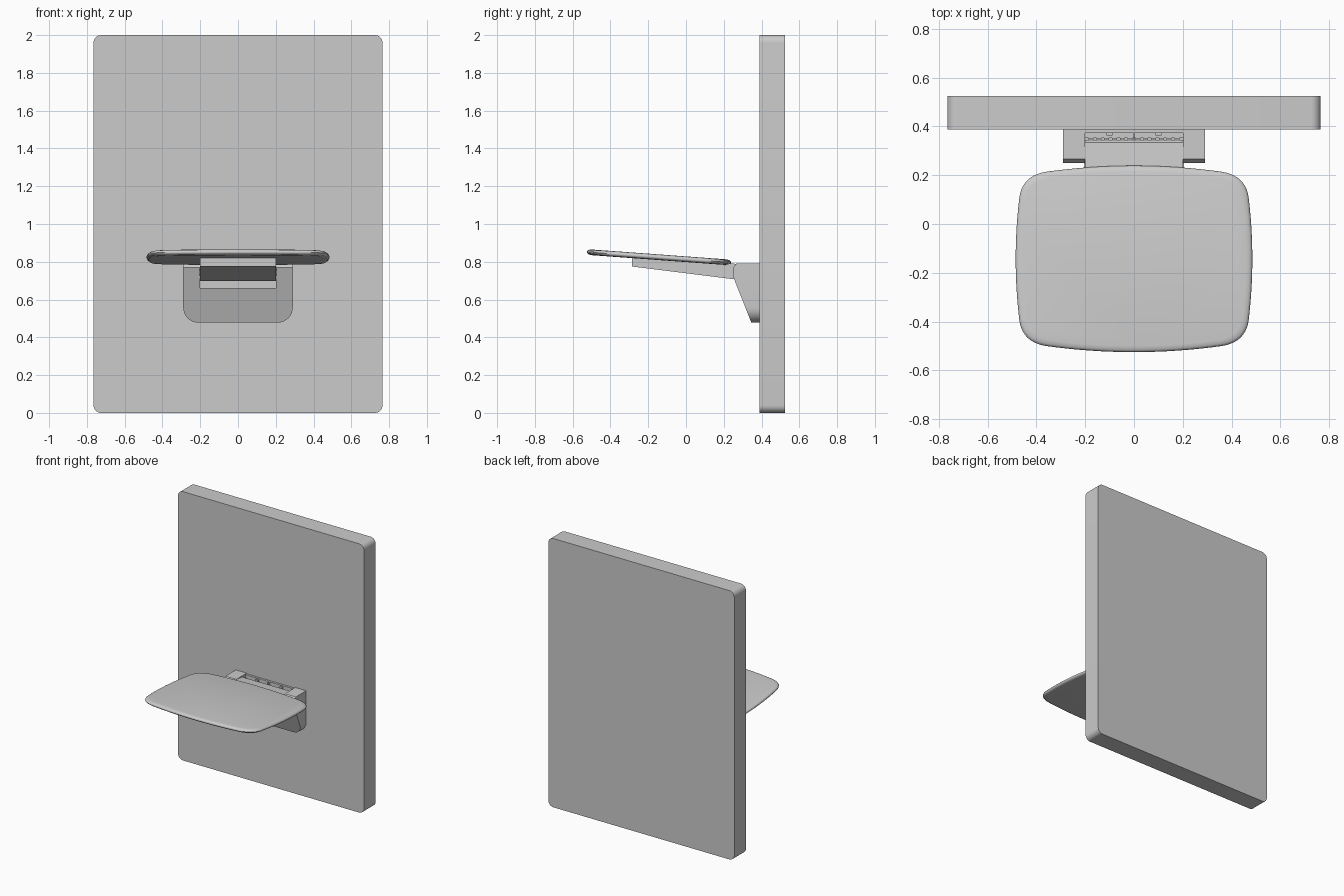
import bpy, bmesh, math

if "Cube" in bpy.data.objects:
    bpy.data.objects.remove(bpy.data.objects["Cube"])

grey = bpy.data.materials.new("light grey")
grey.diffuse_color = (0.6, 0.6, 0.6, 1)
grey.use_nodes = True
grey.node_tree.nodes["Principled BSDF"].inputs["Base Color"].default_value = grey.diffuse_color


def finish(name, bm, angle=35):
    bmesh.ops.recalc_face_normals(bm, faces=bm.faces[:])
    me = bpy.data.meshes.new(name)
    bm.to_mesh(me)
    bm.free()
    me.materials.append(grey)
    ob = bpy.data.objects.new(name, me)
    bpy.context.collection.objects.link(ob)
    bpy.ops.object.select_all(action='DESELECT')
    ob.select_set(True)
    bpy.context.view_layer.objects.active = ob
    bpy.ops.object.shade_smooth_by_angle(angle=math.radians(angle))
    return ob


def loft(bm, rings):
    # skin closed rings of points and cap both ends
    vs = [[bm.verts.new(p) for p in r] for r in rings]
    n = len(vs[0])
    for a, b in zip(vs, vs[1:]):
        for i in range(n):
            j = (i + 1) % n
            bm.faces.new((a[i], a[j], b[j], b[i]))
    bm.faces.new(vs[0][::-1])
    bm.faces.new(vs[-1])


def corner(cx, cz, r, start, steps=8):
    return [(cx + r * math.cos(a), cz + r * math.sin(a))
            for a in (start + math.pi / 2 * i / steps for i in range(steps + 1))]


def box(bm, x0, x1, y0, y1, z0, z1):
    sq = [(x0, y0), (x1, y0), (x1, y1), (x0, y1)]
    loft(bm, [[(x, y, z) for x, y in sq] for z in (z0, z1)])


# wall panel with rounded corners
r, w = 0.04, 0.765
pts = (corner(w - r, 2 - r, r, 0) + corner(r - w, 2 - r, r, math.pi / 2)
       + corner(r - w, r, r, math.pi) + corner(w - r, r, r, 1.5 * math.pi))
bm = bmesh.new()
loft(bm, [[(x, y, z) for x, z in pts] for y in (0.388, 0.525)])
finish("wall_panel", bm)

# seat: bulged rounded rectangle, tilted, with rounded rim
quad = []
for i in range(9):                       # right side, middle to corner
    y = 0.25 * i / 8
    quad.append((0.485 - 0.015 * (y / 0.25) ** 2, y))
for i in range(1, 10):                   # rounded corner
    t = i / 10
    a, b, c = (1 - t) ** 2, 2 * t * (1 - t), t * t
    quad.append((0.47 * a + 0.459 * b + 0.36 * c, 0.25 * a + 0.341 * b + 0.357 * c))
for i in range(9):                       # back edge, corner to middle
    x = 0.36 * (1 - i / 8)
    quad.append((x, 0.382 - 0.025 * (x / 0.36) ** 2))
half = quad + [(-x, y) for x, y in quad[-2::-1]]
outline = half + [(x, -y) for x, y in half[-2:0:-1]]


def seat_top(y):
    return 0.865 - 0.073 * (y + 0.5)


rings = []
for inset, drop in ((0.03, 0.03), (0.012, 0.028), (0.003, 0.022), (0, 0.015),
                    (0.003, 0.008), (0.01, 0.003), (0.025, 0)):
    sx, sy = 1 - inset / 0.485, 1 - inset / 0.382
    rings.append([(x * sx, y * sy - 0.143, seat_top(y * sy - 0.143) - drop)
                  for x, y in outline])
bm = bmesh.new()
loft(bm, rings)
finish("seat", bm, 50)

# support arm under the seat, with hinge teeth along its back edge
bm = bmesh.new()
arm = [(-0.285, 0.775), (-0.285, 0.83), (0.22, 0.793), (0.335, 0.782),
       (0.345, 0.77), (0.345, 0.715), (0.33, 0.698)]
loft(bm, [[(x, y, z) for y, z in arm] for x in (-0.2, 0.2)])
for i in range(12):
    x = -0.176 + 0.032 * i
    box(bm, x - 0.01, x + 0.01, 0.335, 0.353, 0.715, 0.772)
finish("support_arm", bm)

# wall bracket: U-shaped outline, front cut on a slant, top edge chamfered
bm = bmesh.new()
r, w = 0.08, 0.29
pts = ([(w, 0.79), (0.2, 0.79), (0.2, 0.66), (-0.2, 0.66), (-0.2, 0.79), (-w, 0.79)]
       + corner(r - w, 0.478 + r, r, math.pi) + corner(w - r, 0.478 + r, r, 1.5 * math.pi))
loft(bm, [[(x, y, z) for x, z in pts] for y in (0.25, 0.39)])
for co, no in (((0, 0.25, 0.72), (0, -0.24, -0.095)), ((0, 0.25, 0.77), (0, -0.02, 0.016))):
    bmesh.ops.bisect_plane(bm, geom=bm.verts[:] + bm.edges[:] + bm.faces[:],
                           plane_co=co, plane_no=no, clear_outer=True)
    bmesh.ops.holes_fill(bm, edges=[e for e in bm.edges if e.is_boundary], sides=0)
finish("wall_bracket", bm)

# back plate in the bracket slot, with divider ribs and small latches
bm = bmesh.new()
box(bm, -0.2, 0.2, 0.372, 0.39, 0.655, 0.785)
box(bm, -0.2, 0.2, 0.352, 0.372, 0.655, 0.745)
box(bm, -0.003, 0.003, 0.345, 0.373, 0.74, 0.785)
for x in (-0.1, 0.1):
    box(bm, x - 0.012, x + 0.012, 0.362, 0.373, 0.74, 0.778)
finish("hinge_back_plate", bm)

# hinge pin through the arm, plus small side caps
for name, y, length, rad in (("hinge_pin", 0.3, 0.23, 0.02), ("arm_side_caps", 0.236, 0.204, 0.018)):
    bm = bmesh.new()
    ring = [(y + rad * math.cos(i * math.pi / 12), 0.746 + rad * math.sin(i * math.pi / 12))
            for i in range(24)]
    loft(bm, [[(x, a, b) for a, b in ring] for x in (-length, length)])
    finish(name, bm)
